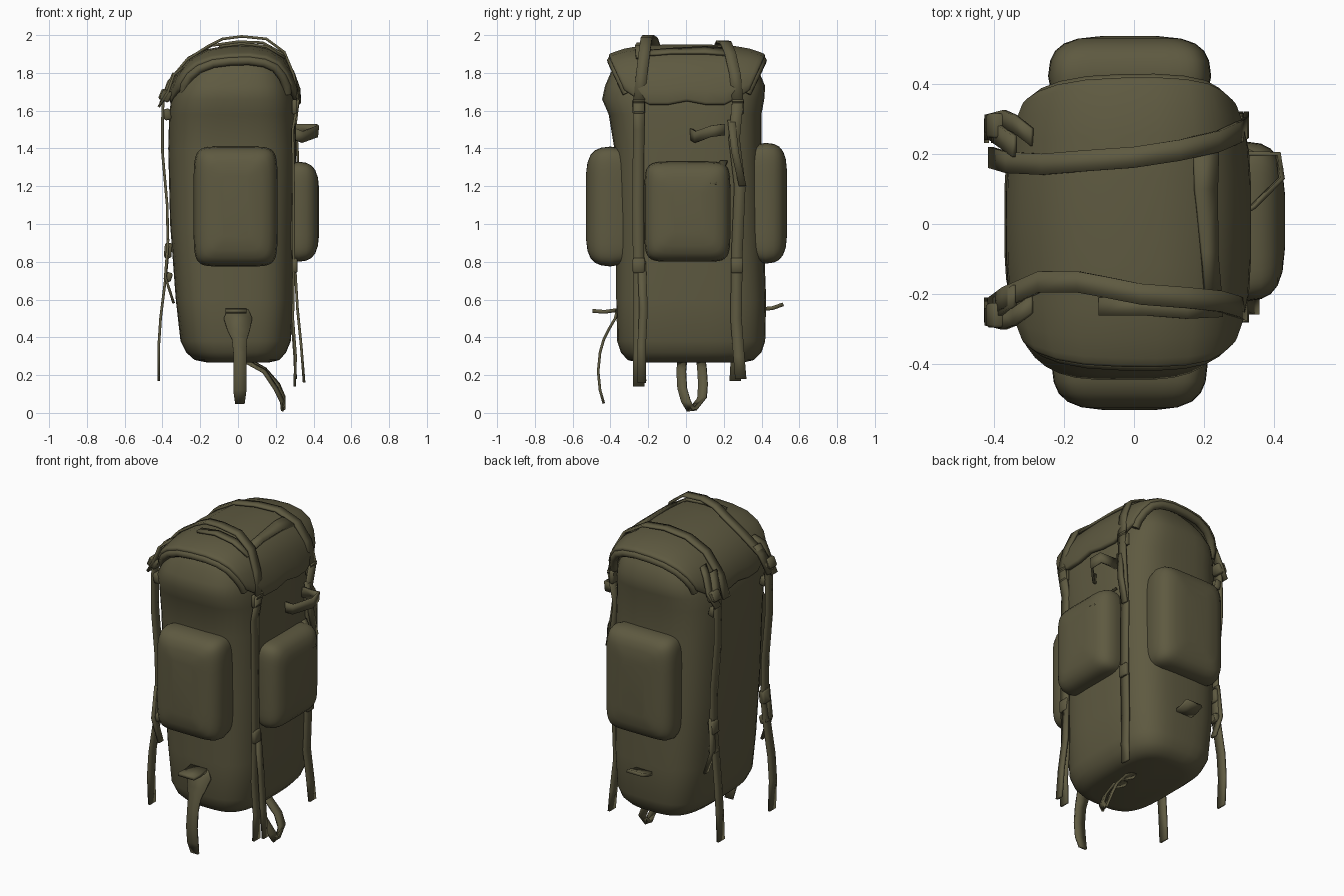
import bpy, bmesh, math
from mathutils import Vector, Matrix

if "Cube" in bpy.data.objects:
    bpy.data.objects.remove(bpy.data.objects["Cube"])

olive = bpy.data.materials.new("olive canvas")
olive.diffuse_color = (0.112, 0.101, 0.052, 1)
olive.use_nodes = True
olive.node_tree.nodes["Principled BSDF"].inputs["Base Color"].default_value = olive.diffuse_color


def finish(name, bm):
    bmesh.ops.recalc_face_normals(bm, faces=bm.faces)
    me = bpy.data.meshes.new(name)
    bm.to_mesh(me)
    bm.free()
    me.materials.append(olive)
    ob = bpy.data.objects.new(name, me)
    bpy.context.collection.objects.link(ob)
    return ob


def loft(name, sections, power, matrix=Matrix(), n=40):
    """Stack rounded-rectangle rings: (height, u0, u1, v0, v1)."""
    bm = bmesh.new()
    rings = []
    for h, u0, u1, v0, v1 in sections:
        ring = []
        for i in range(n):
            a = 2 * math.pi * (i + 0.5) / n
            c, s = math.cos(a), math.sin(a)
            u = (u0 + u1) / 2 + (u1 - u0) / 2 * math.copysign(abs(c) ** (2 / power), c)
            v = (v0 + v1) / 2 + (v1 - v0) / 2 * math.copysign(abs(s) ** (2 / power), s)
            ring.append(bm.verts.new(matrix @ Vector((u, v, h))))
        rings.append(ring)
    for a, b in zip(rings, rings[1:]):
        for i in range(n):
            j = (i + 1) % n
            bm.faces.new((a[i], a[j], b[j], b[i]))
    bm.faces.new(rings[0])
    bm.faces.new(rings[-1])
    return finish(name, bm)


def ribbon(name, points, width, across=(0, 1, 0), thick=0.014):
    """Flat webbing strap following a few points; width may vary per point."""
    bm = bmesh.new()
    w = Vector(across).normalized() / 2
    widths = width if isinstance(width, tuple) else (width,) * len(points)
    rows = [(bm.verts.new(Vector(p) - w * k), bm.verts.new(Vector(p) + w * k))
            for p, k in zip(points, widths)]
    for a, b in zip(rows, rows[1:]):
        bm.faces.new((a[0], a[1], b[1], b[0]))
    ob = finish(name, bm)
    m = ob.modifiers.new("thickness", 'SOLIDIFY')
    m.thickness, m.offset = thick, 0
    return ob


def roll(name, points, radius):
    """Rolled cloth edge: a round tube along points."""
    cu = bpy.data.curves.new(name, 'CURVE')
    cu.dimensions, cu.bevel_depth, cu.bevel_resolution, cu.use_fill_caps = '3D', radius, 2, True
    sp = cu.splines.new('POLY')
    sp.points.add(len(points) - 1)
    for q, p in zip(sp.points, points):
        q.co = (*p, 1)
    cu.materials.append(olive)
    bpy.context.collection.objects.link(bpy.data.objects.new(name, cu))


def block(name, centre, size, tilt=0):
    bm = bmesh.new()
    bmesh.ops.create_cube(bm, size=1, matrix=Matrix.Translation(centre)
                          @ Matrix.Rotation(tilt, 4, 'Y') @ Matrix.Diagonal((*size, 1)))
    bmesh.ops.bevel(bm, geom=bm.edges[:], offset=0.008, segments=1, affect='EDGES')
    return finish(name, bm)


# main sack, flaring into a puffy collar that fills the lid
loft("main_sack", [
    (0.268, -.17, .17, -.26, .31), (0.28, -.23, .22, -.31, .36),
    (0.32, -.275, .255, -.345, .40), (0.38, -.305, .28, -.365, .42),
    (0.60, -.33, .295, -.37, .425), (1.00, -.36, .30, -.37, .41),
    (1.40, -.37, .31, -.38, .40), (1.58, -.365, .305, -.41, .40),
    (1.66, -.355, .30, -.445, .415), (1.73, -.33, .285, -.43, .42),
    (1.80, -.295, .265, -.40, .39), (1.85, -.24, .225, -.37, .36),
    (1.89, -.16, .16, -.33, .33)], 3.4)

# pockets: depth rings turned to face outward, with a bulging face
def pocket(name, matrix, u, z0, z1, d0, d1):
    rings = []
    for f, i in ((0, .012), (.35, 0), (.6, .006), (.76, .02), (.88, .045), (.96, .085), (1, .15)):
        rings.append((d0 + f * (d1 - d0), u[0] + i, u[1] - i, z0 + i, z1 - i))
    loft(name, rings, 7, matrix, 48)


face_front = Matrix(((1, 0, 0, 0), (0, 0, -1, 0), (0, 1, 0, 0), (0, 0, 0, 1)))
face_back = Matrix(((1, 0, 0, 0), (0, 0, 1, 0), (0, 1, 0, 0), (0, 0, 0, 1)))
face_right = Matrix(((0, 0, 1, 0), (1, 0, 0, 0), (0, 1, 0, 0), (0, 0, 0, 1)))
pocket("front_pocket", face_front, (-.235, .21), .775, 1.41, .33, .53)
pocket("back_pocket", face_back, (-.245, .22), .79, 1.43, .36, .535)
pocket("side_pocket", face_right, (-.22, .235), .80, 1.33, .26, .43)

# lid: an arched flap whose front and back edges overhang the collar
arch = [(-.35, 1.64), (-.345, 1.71), (-.31, 1.79), (-.25, 1.86), (-.16, 1.91), (-.05, 1.93),
        (.07, 1.935), (.17, 1.915), (.24, 1.87), (.285, 1.79), (.315, 1.70), (.32, 1.63)]
bm = bmesh.new()
stations = [-1, -.93, -.8, -.6, -.3, 0, .3, .6, .8, .93, 1]
grid = []
for s in stations:
    row = []
    for x, z in arch:
        t = (z - 1.63) / 0.3
        y = 0.005 + s * (0.33 + 0.08 * t)
        zz = z - 0.05 * t * s ** 4 + (1 - t) * (0.06 * s ** 4 - 0.03 * math.sin(math.pi * s) ** 2 + .02)
        row.append(bm.verts.new((x * (1 - 0.15 * s ** 4), y, zz)))
    grid.append(row)
hems = [[v.co.copy() for v in grid[k]] for k in (0, -1)]
for a, b in zip(grid, grid[1:]):
    for i in range(len(arch) - 1):
        bm.faces.new((a[i], a[i + 1], b[i + 1], b[i]))
lid = finish("lid", bm)
m = lid.modifiers.new("thickness", 'SOLIDIFY')
m.thickness, m.offset = 0.03, 0
m = lid.modifiers.new("soft_hem", 'BEVEL')
m.width, m.segments, m.limit_method, m.angle_limit = 0.012, 2, 'ANGLE', math.radians(50)

# gathered hems on the lid, front and back
for name, pts, inward in (("front_lid_hem", hems[0], .012), ("back_lid_hem", hems[1], -.012)):
    roll(name, [(p.x * .96, p.y + inward, p.z - .018) for p in pts], .024)

# two straps over the lid, arched clear of it, down to the back panel
ribbon("front_lid_strap", [(-.41, -.24, 1.63), (-.37, -.21, 1.75), (-.27, -.165, 1.87),
                           (-.16, -.165, 1.94), (-.08, -.18, 1.98), (.02, -.2, 1.993),
                           (.15, -.21, 1.98), (.245, -.22, 1.91), (.295, -.235, 1.79),
                           (.32, -.25, 1.64)], .06)
ribbon("back_lid_strap", [(-.41, .19, 1.64), (-.36, .175, 1.76), (-.26, .17, 1.88),
                          (-.14, .18, 1.945), (0, .19, 1.965), (.13, .21, 1.96),
                          (.24, .235, 1.90), (.295, .26, 1.79), (.32, .275, 1.64)], .06)
ribbon("front_strap_tail", [(-.1, -.235, 1.94), (.02, -.235, 1.955), (.15, -.245, 1.94),
                            (.25, -.24, 1.88)], .05)
ribbon("lid_cross_strap", [(.225, -.20, 1.905), (.215, -.08, 1.915), (.205, .1, 1.92),
                           (.205, .25, 1.91)], (.05, .05, .07, .08), (1, 0, -.5))

# compression straps down the right side, with hanging tails
ribbon("right_front_strap", [(.32, -.25, 1.66), (.29, -.25, 1.5), (.295, -.255, 1.1),
                             (.295, -.25, .75), (.29, -.25, .5), (.305, -.25, .3),
                             (.30, -.25, .14)], .06)
ribbon("right_front_tail", [(.30, -.235, .8), (.315, -.225, .55), (.335, -.235, .35),
                            (.35, -.235, .16)], .045)
ribbon("right_back_strap", [(.32, .275, 1.66), (.295, .255, 1.45), (.305, .285, 1.2),
                            (.295, .27, .85), (.285, .265, .5), (.30, .28, .3),
                            (.305, .29, .18)], .06)
ribbon("right_back_tail", [(.305, .24, 1.55), (.315, .26, 1.38), (.32, .30, 1.20)], .04)
for y, z in ((-.25, 1.62), (-.25, .78), (.275, 1.62), (.27, .78)):
    block("right_buckle", (.30, y, z), (.03, .065, .08))

# side pocket webbing and the tab above it
ribbon("side_pocket_strap", [(.31, .20, 1.33), (.37, .17, 1.27), (.42, .14, 1.21)], .04)
ribbon("side_tab", [(.29, .02, 1.48), (.34, .05, 1.46), (.42, .13, 1.49), (.41, .2, 1.50),
                    (.30, .2, 1.50)], .06, (.1, 0, 1))

# carrying straps on the back panel (left side)
for name, y in (("front", -.24), ("back", .26)):
    out = 1 if y > 0 else -1
    ribbon(name + "_carry_strap", [(-.34, y * .85, 1.80), (-.395, y, 1.68), (-.40, y, 1.55),
                                   (-.40, y, 1.38), (-.375, y, 1.1), (-.37, y, .85),
                                   (-.385, y, .7), (-.41, y + .01 * out, .5),
                                   (-.42, y + .01 * out, .35), (-.42, y, .17)], .06)
    ribbon(name + "_carry_tail", [(-.37, y + .02 * out, .92), (-.385, y + .03 * out, .72),
                                  (-.34, y + .03 * out, .58)], .04)
    block(name + "_upper_buckle", (-.385, y + .02 * out, 1.68), (.06, .07, .06), .4)
    block(name + "_middle_buckle", (-.375, y, 1.58), (.04, .065, .06), -.2)
    block(name + "_lower_buckle", (-.37, y, .86), (.04, .065, .08), .1)
    block(name + "_strap_slider", (-.37, y, .72), (.04, .06, .05), .3)
    ribbon(name + "_shoulder_loop", [(-.29, y * .95, 1.83), (-.34, y * 1.1, 1.79),
                                     (-.37, y * 1.15, 1.70), (-.42, y * 1.1, 1.62)], .05)

# front tab with a tapering tongue, and the matching back tab
ribbon("front_tab", [(-.01, -.36, .545), (-.01, -.43, .535), (-.01, -.495, .54)], .11, (1, 0, 0), .02)
ribbon("front_tongue", [(0, -.365, .545), (0, -.375, .50), (.003, -.41, .44), (.008, -.435, .39),
                        (.01, -.455, .32), (.01, -.465, .22), (.01, -.455, .12), (.01, -.435, .05)],
       (.11, .15, .12, .08, .07, .07, .07, .05), (1, 0, 0))
ribbon("back_tab", [(-.01, .41, .55), (-.01, .46, .555), (-.01, .515, .575)], .11, (1, 0, 0), .02)

# pointed loop hanging under the base
ribbon("base_loop", [(.04, -.02, .275), (.14, -.025, .22), (.20, -.02, .13), (.235, .0, .06),
                     (.24, .03, .012), (.24, .085, .08), (.21, .09, .15), (.14, .085, .23),
                     (.06, .08, .275)], .05, (.25, 1, .15))

# smooth cloth shading, keeping strap and hem edges sharp
for ob in bpy.data.objects:
    ob.select_set(ob.type == 'MESH')
bpy.context.view_layer.objects.active = lid
bpy.ops.object.shade_smooth_by_angle(angle=math.radians(45))
